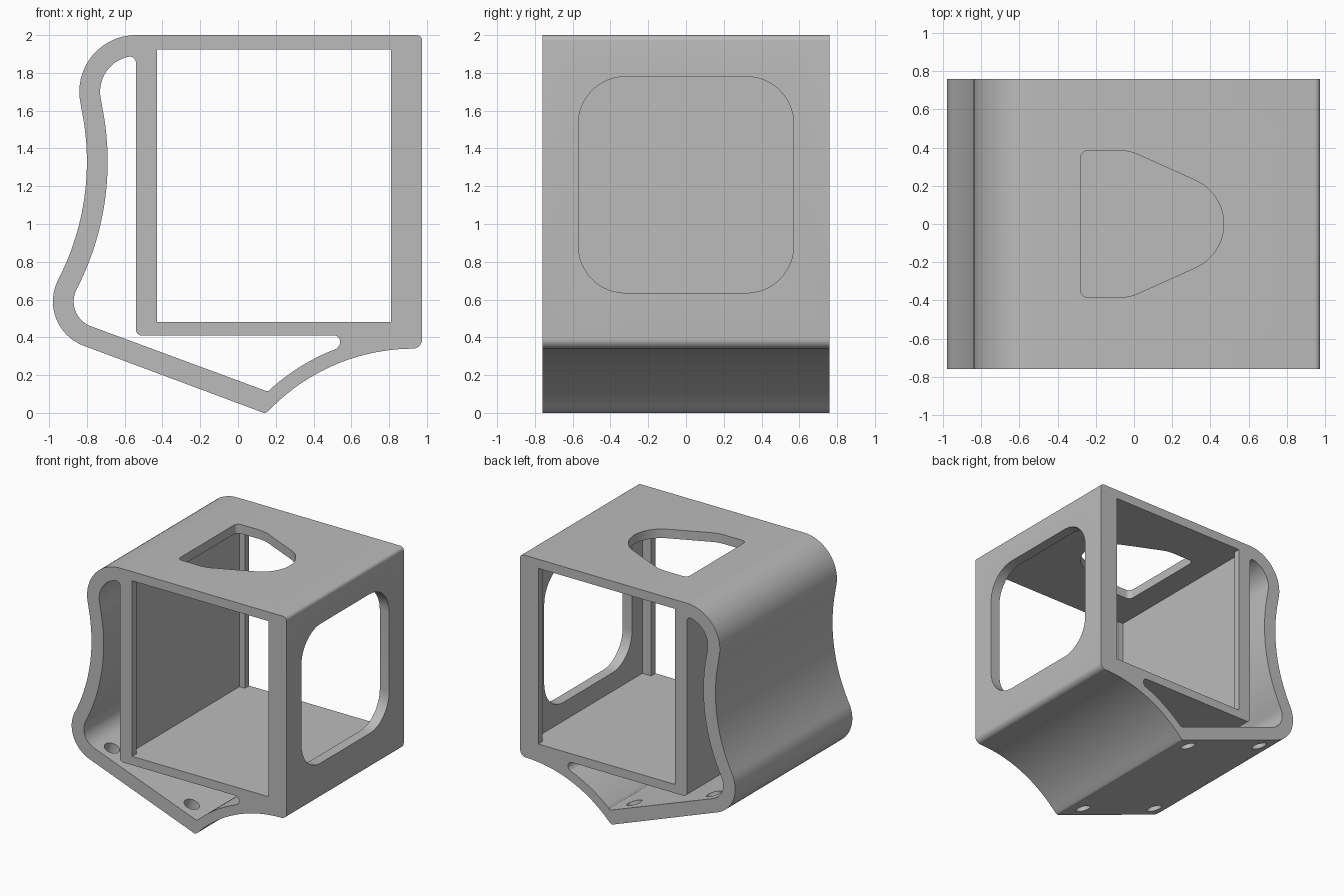
import bpy, bmesh
from math import sin, cos, radians
from mathutils import Matrix, Vector

cube = bpy.data.objects.get("Cube")
if cube:
    bpy.data.objects.remove(cube, do_unlink=True)

grey = bpy.data.materials.new("plain grey")
grey.use_nodes = True
colour = (0.5, 0.5, 0.5, 1)
grey.diffuse_color = colour
grey.node_tree.nodes["Principled BSDF"].inputs["Base Color"].default_value = colour

# Maps from profile (u, v, depth) to model axes
ALONG_Y = Matrix(((1, 0, 0, 0), (0, 0, 1, 0), (0, 1, 0, 0), (0, 0, 0, 1)))
ALONG_X = Matrix(((0, 0, 1, 0), (1, 0, 0, 0), (0, 1, 0, 0), (0, 0, 0, 1)))
ALONG_Z = Matrix.Identity(4)


def arc(u, v, r, start, end, n=12):
    angles = [radians(start + (end - start) * i / n) for i in range(n + 1)]
    return [(u + r * cos(a), v + r * sin(a)) for a in angles]


def prism(name, points, low, high, axes):
    """Closed solid with outward faces, swept from low to high."""
    bm = bmesh.new()
    bottom = [bm.verts.new(axes @ Vector((u, v, low))) for u, v in points]
    top = [bm.verts.new(axes @ Vector((u, v, high))) for u, v in points]
    bm.faces.new(bottom[::-1])
    bm.faces.new(top)
    for i in range(len(points)):
        bm.faces.new((bottom[i - 1], bottom[i], top[i], top[i - 1]))
    bm.normal_update()
    if bm.calc_volume(signed=True) < 0:
        bmesh.ops.reverse_faces(bm, faces=bm.faces[:])
    mesh = bpy.data.meshes.new(name)
    bm.to_mesh(mesh)
    bm.free()
    mesh.materials.append(grey)
    obj = bpy.data.objects.new(name, mesh)
    bpy.context.scene.collection.objects.link(obj)
    return obj


def cut(body, cutter):
    cutter.hide_render = True
    bpy.context.view_layer.objects.active = body
    mod = body.modifiers.new("cut", 'BOOLEAN')
    mod.operation = 'DIFFERENCE'
    mod.solver = 'EXACT'
    mod.object = cutter
    bpy.ops.object.modifier_apply(modifier=mod.name)
    bpy.data.objects.remove(cutter, do_unlink=True)


def wavy_side(offset, start):
    """Three tangent arcs down the curved side, moved inward by offset."""
    return (arc(-0.54, 1.70, 0.30 - offset, start, 192.9, 20)
            + arc(-2.16, 1.33, 1.36 + offset, 12.9, -27.4, 28)[1:-1]
            + arc(-0.73, 0.59, 0.25 - offset, 152.6, 249.9, 20))


# Outer body: square right side, wavy left side, pointed underside
outline = (arc(0.945, 1.97, 0.03, 0, 90, 6)
           + wavy_side(0, 90)
           + arc(0.14, 0.02, 0.02, 250, 316, 4)
           + arc(0.93, -0.72, 1.06, 136, 91, 24)
           + arc(0.925, 0.39, 0.05, 270, 360, 8))
body = prism("housing", outline, -0.76, 0.76, ALONG_Y)

# Hollow between the outer skin and the box
hollow = (wavy_side(0.11, 105)
          + arc(0.155, 0.135, 0.02, 250, 310, 4)
          + arc(0.93, -0.72, 1.136, 132, 111, 16)
          + arc(0.505, 0.375, 0.036, -50, 90, 10)
          + arc(-0.51, 0.44, 0.03, 270, 180, 6)
          + arc(-0.575, 1.852, 0.035, 0, 80, 6))
cut(body, prism("hollow_cutter", hollow, -1, 1, ALONG_Y))

# Box cavity, recessed into both side walls between end lips
lip = 0.705
right = [(0.81, -1), (0.81, -lip), (0.89, -lip), (0.89, lip), (0.81, lip), (0.81, 1)]
left = [(-0.43, 1), (-0.43, lip), (-0.48, lip), (-0.48, -lip), (-0.43, -lip), (-0.43, -1)]
cut(body, prism("cavity_cutter", right + left, 0.482, 1.925, ALONG_Z))

# Rounded side window
r = 0.25
window = (arc(0.57 - r, 1.78 - r, r, 0, 90) + arc(r - 0.57, 1.78 - r, r, 90, 180)
          + arc(r - 0.57, 0.635 + r, r, 180, 270)
          + arc(0.57 - r, 0.635 + r, r, 270, 360))
cut(body, prism("window_cutter", window, 0.85, 1.1, ALONG_X))

# Tapered opening in the roof
half = (arc(0.22, 0, 0.25, 0, 66, 14)
        + arc(-0.08, 0.135, 0.25, 66, 90, 6)
        + arc(-0.24, 0.345, 0.04, 90, 180, 6))
roof = half + [(u, -v) for u, v in reversed(half[1:])]
cut(body, prism("roof_cutter", roof, 1.85, 2.1, ALONG_Z))

# Four screw holes square to the sloping underside
normal = Vector((0.345, 0, 0.94)).normalized()
turn = normal.to_track_quat('Z', 'Y').to_matrix().to_4x4()
for x in (-0.015, -0.74):
    for y in (-0.635, 0.635):
        place = Matrix.Translation((x, y, (0.14 - x) * 0.367)) @ turn
        cut(body, prism("screw_cutter", arc(0, 0, 0.06, 0, 345, 23),
                        -0.05, 0.17, place))

bpy.ops.object.select_all(action='DESELECT')
body.select_set(True)
bpy.context.view_layer.objects.active = body
bpy.ops.object.shade_smooth_by_angle(angle=radians(30))
